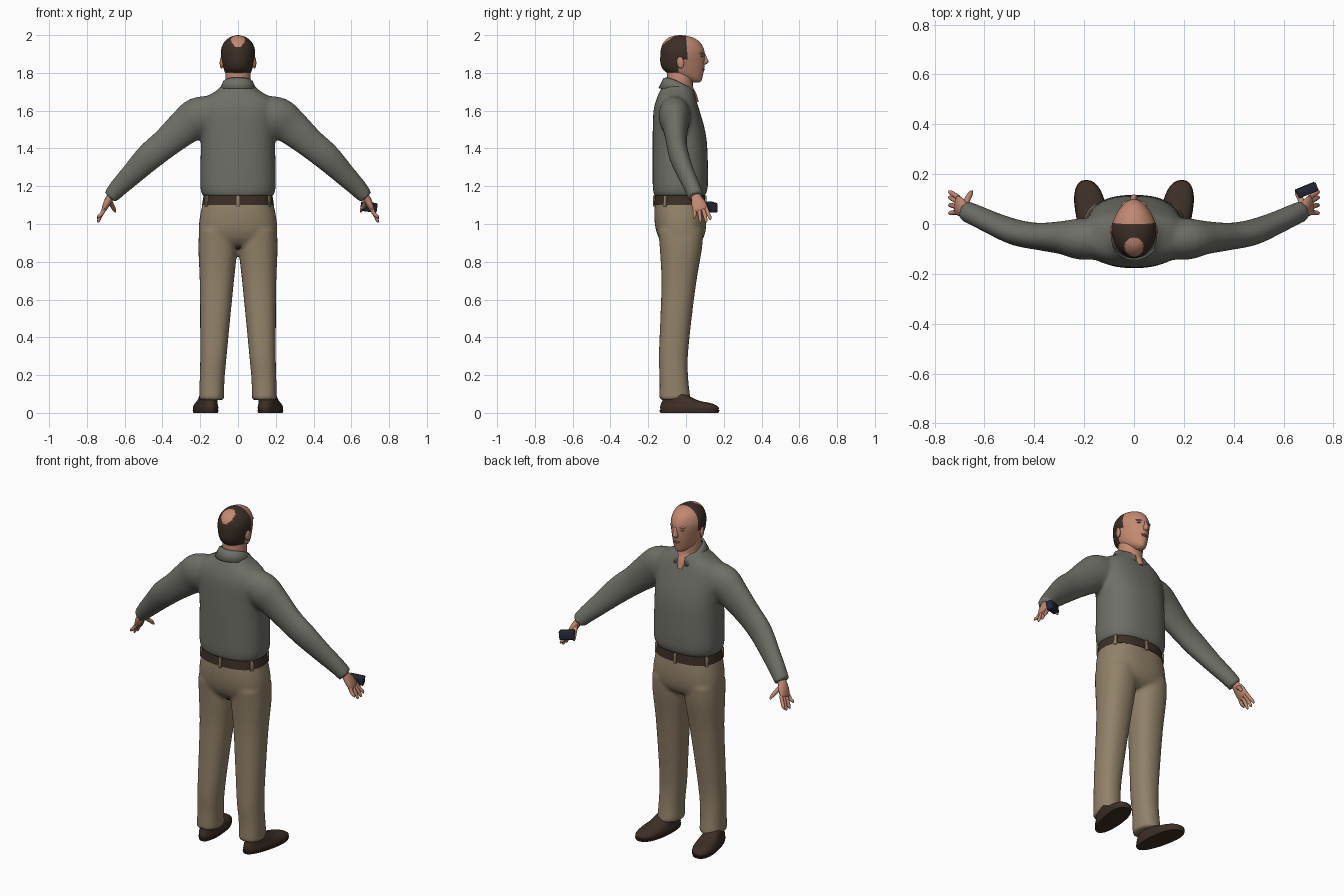
import bpy, bmesh, math
from mathutils import Vector, Matrix

if "Cube" in bpy.data.objects:
    bpy.data.objects.remove(bpy.data.objects["Cube"])


def material(name, rgb):
    m = bpy.data.materials.new(name)
    m.diffuse_color = (*rgb, 1)
    m.use_nodes = True
    m.node_tree.nodes["Principled BSDF"].inputs["Base Color"].default_value = m.diffuse_color
    return m


SHIRT = material("grey green knit", (0.155, 0.16, 0.135))
KHAKI = material("khaki cloth", (0.285, 0.22, 0.14))
BROWN = material("dark brown", (0.046, 0.028, 0.019))
SKIN = material("skin", (0.54, 0.25, 0.165))
LIPS = material("lips", (0.40, 0.15, 0.11))
EYE = material("eye grey", (0.10, 0.10, 0.11))
NAVY = material("dark navy", (0.018, 0.02, 0.035))


def smooth_rows(rows, steps):
    """Catmull-Rom interpolation of section rows."""
    out, n = [], len(rows)
    for i in range(n - 1):
        p = [rows[max(0, min(n - 1, i + k))] for k in (-1, 0, 1, 2)]
        for s in range(steps):
            t = s / steps
            out.append([0.5 * (2 * b + (c - a) * t + (2 * a - 5 * b + 4 * c - d) * t * t
                               + (3 * b - a - 3 * c + d) * t ** 3) for a, b, c, d in zip(*p)])
    return out + [list(rows[-1])]


def loft(bm, rows, tube=False, seg=24, steps=3, power=2.0, sx=1):
    """Rows are (x, y, z, radius a, radius b); tube turns sections along the path."""
    rows = smooth_rows(rows, steps)
    pts = [Vector(r[:3]) for r in rows]
    rings = []
    for i, r in enumerate(rows):
        a, b = Vector((1, 0, 0)), Vector((0, 1, 0))
        if tube:
            t = (pts[min(i + 1, len(pts) - 1)] - pts[max(i - 1, 0)]).normalized()
            b = (b - t * t.y).normalized()
            a = b.cross(t)
        ring = []
        for k in range(seg):
            w = math.tau * k / seg
            c, s = math.cos(w), math.sin(w)
            c, s = [math.copysign(abs(v) ** (2 / power), v) for v in (c, s)]
            p = pts[i] + a * max(r[3], .001) * c + b * max(r[4], .001) * s
            ring.append(bm.verts.new((p.x * sx, p.y, p.z)))
        rings.append(ring)
    for lo, hi in zip(rings, rings[1:]):
        for k in range(seg):
            bm.faces.new((lo[k], lo[(k + 1) % seg], hi[(k + 1) % seg], hi[k]))
    bm.faces.new(rings[0])
    bm.faces.new(rings[-1])


def finish(name, bm, *mats, voxel=0, angle=50):
    bmesh.ops.recalc_face_normals(bm, faces=bm.faces)
    me = bpy.data.meshes.new(name)
    bm.to_mesh(me)
    bm.free()
    for m in mats:
        me.materials.append(m)
    ob = bpy.data.objects.new(name, me)
    bpy.context.collection.objects.link(ob)
    bpy.ops.object.select_all(action='DESELECT')
    ob.select_set(True)
    bpy.context.view_layer.objects.active = ob
    bpy.ops.object.shade_smooth_by_angle(angle=math.radians(angle))
    if voxel:
        rm = ob.modifiers.new("fuse", 'REMESH')
        rm.mode, rm.voxel_size, rm.use_smooth_shade = 'VOXEL', voxel, True
        sm = ob.modifiers.new("relax", 'SMOOTH')
        sm.factor, sm.iterations = 0.5, 4
    return ob


def ball(name, loc, size, mat, rot=(0, 0, 0)):
    bm = bmesh.new()
    bmesh.ops.create_uvsphere(bm, u_segments=16, v_segments=10, radius=1)
    bmesh.ops.scale(bm, vec=size, verts=bm.verts)
    ob = finish(name, bm, mat)
    ob.location, ob.rotation_euler = loc, rot
    return ob


def box(name, loc, size, mat, rot=(0, 0, 0), bevel=.003):
    bm = bmesh.new()
    bmesh.ops.create_cube(bm, size=1)
    bmesh.ops.scale(bm, vec=size, verts=bm.verts)
    bmesh.ops.bevel(bm, geom=bm.edges[:], offset=bevel, segments=2, affect='EDGES', profile=.5)
    ob = finish(name, bm, mat)
    ob.location, ob.rotation_euler = loc, rot
    return ob


# Sweater: torso and both sleeves fused
bm = bmesh.new()
loft(bm, [(0, -.035, 1.145, .183, .132), (0, -.03, 1.2, .2, .146), (0, -.032, 1.4, .197, .145),
          (0, -.038, 1.5, .2, .138), (0, -.05, 1.6, .208, .122), (0, -.052, 1.66, .185, .105),
          (0, -.05, 1.705, .115, .088), (0, -.05, 1.735, .085, .07)], seg=40, power=2.4)
for s in (1, -1):
    loft(bm, [(.12, -.06, 1.6, .085, .08), (.21, -.06, 1.566, .106, .084), (.28, -.055, 1.515, .096, .068),
              (.38, -.05, 1.43, .08, .055), (.47, -.035, 1.355, .074, .052), (.56, 0, 1.265, .06, .046),
              (.63, .032, 1.195, .05, .043), (.675, .052, 1.145, .041, .042)], tube=True, sx=s)
finish("sweater", bm, SHIRT, voxel=.011)

# Trousers: hips and both legs fused
bm = bmesh.new()
loft(bm, [(0, -.033, 1.145, .178, .128), (0, -.031, 1.06, .198, .137), (0, -.028, .98, .208, .134),
          (0, -.026, .92, .2, .115), (0, -.03, .885, .14, .08)], seg=40, power=2.4)
for s in (1, -1):
    loft(bm, [(.108, -.028, .97, .098, .12), (.107, -.027, .87, .103, .112), (.112, -.037, .7, .091, .093),
              (.121, -.053, .5, .08, .083), (.13, -.067, .3, .07, .077), (.137, -.064, .18, .066, .076),
              (.139, -.06, .1, .066, .081), (.14, -.058, .068, .067, .083)], sx=s, power=2.3)
finish("trousers", bm, KHAKI, voxel=.011)
ball("crotch_seam", (0, -.075, .885), (.02, .03, .02), BROWN)

# Belt with loops
bm = bmesh.new()
loft(bm, [(0, -.033, 1.1, .19, .137), (0, -.033, 1.155, .182, .132)], seg=48, steps=1, power=2.4)
finish("belt", bm, BROWN)
for i in range(6):
    w = math.radians(90 + 60 * i)
    c, s = [math.copysign(abs(v) ** (2 / 2.4), v) for v in (math.cos(w), math.sin(w))]
    box("belt_loop", (.188 * c, -.033 + .136 * s, 1.122), (.012, .018, .06), KHAKI, (0, 0, w))

# Shoes with soles
for s in (1, -1):
    for name, rows in (("shoe", [(0, .018, .012, .058, .152), (0, .018, .03, .06, .155), (0, .003, .05, .055, .135),
                                 (0, -.03, .066, .052, .095), (0, -.06, .1, .045, .055)]),
                       ("sole", [(0, .018, 0, .058, .154), (0, .018, .014, .061, .159)])):
        bm = bmesh.new()
        loft(bm, rows, seg=32, power=2.3)
        for v in bm.verts:
            v.co.x = s * (v.co.x * (1 + v.co.y) + .15 + .15 * (v.co.y + .1))
        finish(name, bm, BROWN)

# Neck and open throat
bm = bmesh.new()
loft(bm, [(0, .0, 1.645, .03, .068), (0, -.015, 1.69, .048, .07), (0, -.032, 1.73, .066, .068),
          (0, -.03, 1.79, .066, .07), (0, -.03, 1.85, .06, .07)], seg=28)
finish("neck", bm, SKIN)

# Collar: tilted band open at the throat
bm = bmesh.new()
bands = []
for k in range(33):
    w = math.radians(90 + 12 + 336 * k / 32)
    f = (1 + math.sin(w)) / 2
    c, s = math.cos(w), math.sin(w)
    bands.append([bm.verts.new(p) for p in (
        (.068 * c, -.036 + .07 * s, 1.772 - .065 * f ** 1.5),
        (.078 * c, -.038 + .079 * s, 1.768 - .066 * f ** 1.5),
        (.096 * c * (1 + .5 * f ** 8), -.045 + .097 * s, 1.718 - .058 * f ** 2))])
for p, q in zip(bands, bands[1:]):
    for j in range(2):
        bm.faces.new((p[j], q[j], q[j + 1], p[j + 1]))
ob = finish("collar", bm, SHIRT)
mod = ob.modifiers.new("thickness", 'SOLIDIFY')
mod.thickness, mod.offset = .008, 0

# Head with receding hair and crown spot coloured by region
bm = bmesh.new()
loft(bm, [(0, .045, 1.748, .018, .024), (0, .036, 1.762, .04, .047), (0, .008, 1.785, .061, .081),
          (0, -.012, 1.815, .074, .107), (0, -.018, 1.85, .083, .117), (0, -.018, 1.89, .09, .118),
          (0, -.019, 1.925, .089, .114), (0, -.022, 1.96, .075, .098), (0, -.026, 1.985, .049, .068),
          (0, -.029, 1.996, .022, .034), (0, -.03, 2.0, .002, .002)], seg=72, steps=6)
for v in bm.verts:  # narrow the face towards the front
    v.co.x *= 1 - .22 * max(0, min(1, (v.co.y + .01) / .11))
for co, no in (((0, .005, 0), (0, 1, .08)), ((0, -.04, 0), (0, 1, 0)), ((0, 0, 1.872), (0, 0, 1)), ((0, 0, 1.803), (0, 0, 1))):
    bmesh.ops.bisect_plane(bm, geom=bm.verts[:] + bm.edges[:] + bm.faces[:], plane_co=co if co[1] != .005 else (0, .005, 1.93), plane_no=no)
for f in bm.faces:
    c = f.calc_center_median()
    front = .005 - .08 * (c.z - 1.93) if c.z > 1.872 else -.04
    spot = math.hypot(c.x, c.y + .092) < .038 and c.z > 1.935
    f.material_index = int(c.y < front and c.z > 1.803 and not spot)
finish("head", bm, SKIN, BROWN)

# Face details
bm = bmesh.new()
loft(bm, [(0, .09, 1.905, .008, .01), (0, .098, 1.88, .01, .013), (0, .1, 1.858, .016, .019),
          (0, .094, 1.845, .012, .012)], seg=16)
finish("nose", bm, SKIN)
ball("chin", (0, .062, 1.768), (.026, .022, .02), SKIN)
ball("upper_lip", (0, .09, 1.819), (.024, .01, .005), LIPS)
ball("lower_lip", (0, .087, 1.811), (.02, .01, .005), LIPS)
for s in (1, -1):
    ball("eye", (s * .032, .083, 1.888), (.012, .007, .005), EYE, (0, 0, -s * .4))
    ball("brow", (s * .032, .082, 1.904), (.02, .01, .006), SKIN, (0, 0, -s * .4))
    ball("ear", (s * .086, -.03, 1.855), (.01, .02, .032), SKIN, (.15, 0, -s * .3))

# Hands: palm, four fingers and thumb
for s in (1, -1):
    bm = bmesh.new()
    loft(bm, [(.655, .045, 1.165, .024, .028), (.677, .055, 1.14, .021, .028), (.694, .066, 1.11, .019, .038),
              (.708, .076, 1.08, .014, .039), (.712, .08, 1.07, .008, .032)], tube=True, sx=s, seg=16)
    for y, dy, tip in ((.048, -.004, 1.03), (.068, .008, 1.008), (.088, .018, 1.008), (.106, .022, 1.022)):
        loft(bm, [(.704, y, 1.085, .01, .01), (.724, y + dy * .6, 1.05, .01, .01),
                  (.738, y + dy, tip + .01, .008, .008), (.741, y + dy, tip, .003, .003)], tube=True, sx=s, seg=10)
    loft(bm, [(.683, .065, 1.13, .014, .014), (.668, .1, 1.1, .012, .012), (.656, .122, 1.078, .01, .01),
              (.65, .132, 1.062, .004, .004)], tube=True, sx=s, seg=10)
    finish("hand", bm, SKIN)

# Handheld device
box("handheld_device", (.693, .136, 1.09), (.085, .036, .05), NAVY, (.1, .12, math.radians(22)), bevel=.005)
